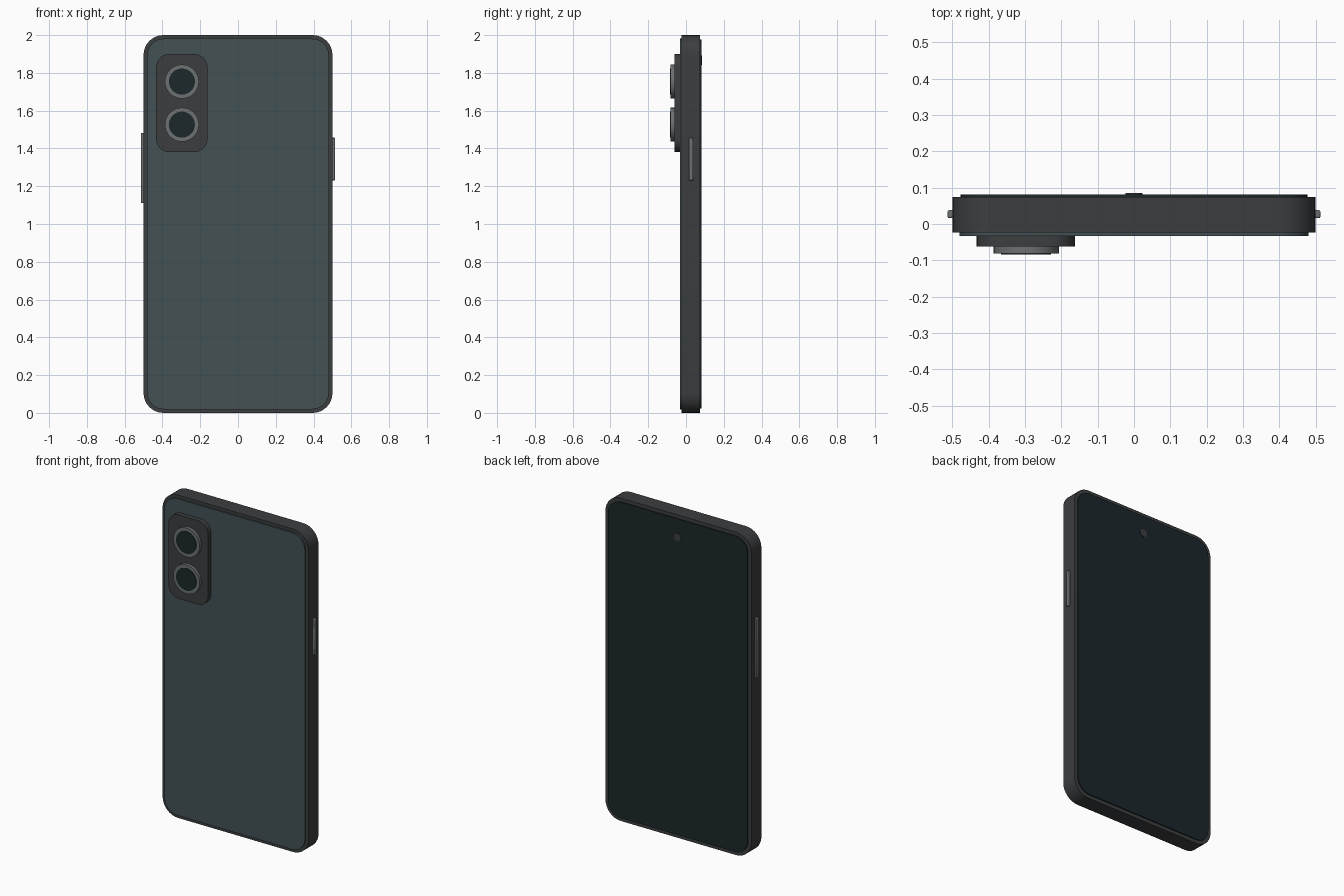
import bpy, bmesh, math

if "Cube" in bpy.data.objects:
    bpy.data.objects.remove(bpy.data.objects["Cube"])


def material(name, r, g, b):
    m = bpy.data.materials.new(name)
    m.diffuse_color = (r, g, b, 1)
    m.use_nodes = True
    m.node_tree.nodes["Principled BSDF"].inputs["Base Color"].default_value = m.diffuse_color
    return m


FRAME = material("dark_metal", 0.045, 0.047, 0.050)
BACK = material("back_glass", 0.055, 0.082, 0.088)
SCREEN = material("screen_glass", 0.012, 0.020, 0.023)
TRIM = material("light_metal", 0.15, 0.165, 0.17)


def rounded_outline(x0, x1, z0, z1, r, n=8):
    corners = [(x1 - r, z1 - r, 0), (x0 + r, z1 - r, 90),
               (x0 + r, z0 + r, 180), (x1 - r, z0 + r, 270)]
    pts = []
    for cx, cz, start in corners:
        for i in range(n + 1):
            a = math.radians(start + 90 * i / n)
            pts.append((cx + r * math.cos(a), cz + r * math.sin(a)))
    return pts


def circle_outline(x, z, r, n=32):
    return [(x + r * math.cos(math.tau * i / n), z + r * math.sin(math.tau * i / n))
            for i in range(n)]


def slab(name, outline, y0, y1, mat):
    """Extrude an XZ outline from y0 to y1."""
    bm = bmesh.new()
    face = bm.faces.new([bm.verts.new((x, y0, z)) for x, z in outline])
    ext = bmesh.ops.extrude_face_region(bm, geom=[face])["geom"]
    verts = [v for v in ext if isinstance(v, bmesh.types.BMVert)]
    bmesh.ops.translate(bm, verts=verts, vec=(0, y1 - y0, 0))
    bmesh.ops.recalc_face_normals(bm, faces=bm.faces)
    me = bpy.data.meshes.new(name)
    bm.to_mesh(me)
    bm.free()
    me.materials.append(mat)
    ob = bpy.data.objects.new(name, me)
    bpy.context.collection.objects.link(ob)
    bpy.ops.object.select_all(action='DESELECT')
    ob.select_set(True)
    bpy.context.view_layer.objects.active = ob
    bpy.ops.object.shade_smooth_by_angle(angle=math.radians(30))
    return ob


# Frame, back panel and screen
slab("frame", rounded_outline(-0.5, 0.5, 0, 2, 0.105), -0.024, 0.074, FRAME)
slab("back_panel", rounded_outline(-0.481, 0.481, 0.019, 1.981, 0.088), -0.033, -0.02, BACK)
slab("screen", rounded_outline(-0.478, 0.478, 0.022, 1.978, 0.085), 0.07, 0.081, SCREEN)

# Front camera dot
slab("front_camera", circle_outline(0, 1.867, 0.024), 0.078, 0.085, FRAME)

# Rear camera island with two lenses
slab("camera_island", rounded_outline(-0.433, -0.162, 1.38, 1.90, 0.07), -0.062, -0.03, FRAME)
for tag, z in (("upper", 1.754), ("lower", 1.526)):
    slab(tag + "_lens_ring", circle_outline(-0.297, z, 0.09), -0.081, -0.06, TRIM)
    slab(tag + "_lens_glass", circle_outline(-0.297, z, 0.069), -0.084, -0.07, SCREEN)

# Side buttons
for name, side, z0, z1 in (("volume_button", -1, 1.11, 1.483),
                           ("power_button", 1, 1.23, 1.457)):
    x0, x1 = sorted((side * 0.49, side * 0.513))
    ob = slab(name, [(x0, z0), (x1, z0), (x1, z1), (x0, z1)], 0.016, 0.038, TRIM)
    bev = ob.modifiers.new("bevel", 'BEVEL')
    bev.width = 0.004
    bev.segments = 2
